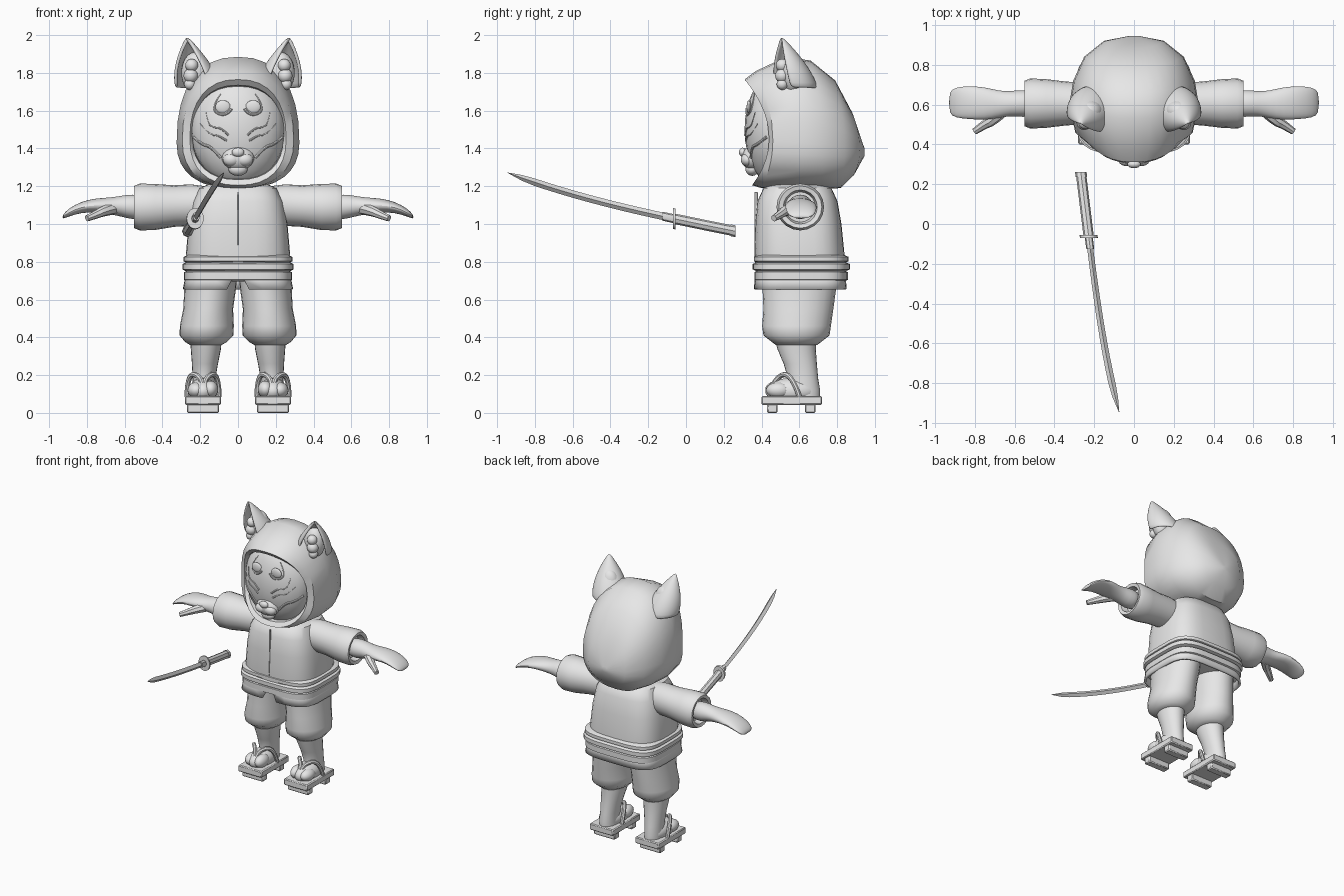
import bpy, bmesh
from math import sin, cos, pi, radians, sqrt
from mathutils import Vector

if "Cube" in bpy.data.objects:
    bpy.data.objects.remove(bpy.data.objects["Cube"], do_unlink=True)

grey = bpy.data.materials.new("plain grey")
grey.use_nodes = True
grey.diffuse_color = (0.8, 0.8, 0.8, 1)
grey.node_tree.nodes["Principled BSDF"].inputs["Base Color"].default_value = grey.diffuse_color


def finish(ob, mirror=False, subsurf=0, thick=0, angle=40):
    bpy.ops.object.select_all(action='DESELECT')
    ob.select_set(True)
    bpy.context.view_layer.objects.active = ob
    ob.data.materials.clear()
    ob.data.materials.append(grey)
    bpy.ops.object.shade_smooth_by_angle(angle=radians(angle))
    if thick:
        ob.modifiers.new("Thickness", 'SOLIDIFY').thickness = thick
    if subsurf:
        ob.modifiers.new("Smooth", 'SUBSURF').levels = subsurf
    if mirror:
        ob.modifiers.new("Mirror", 'MIRROR')
    return ob


def skin(name, rings, closed=True, caps=True, **kw):
    """Join rings of points into one surface."""
    bm = bmesh.new()
    loops = [[bm.verts.new(p) for p in r] for r in rings]
    n = len(loops[0])
    for a, b in zip(loops, loops[1:]):
        for i in range(n if closed else n - 1):
            j = (i + 1) % n
            bm.faces.new((a[i], a[j], b[j], b[i]))
    if caps:
        bm.faces.new(loops[0])
        bm.faces.new(loops[-1])
    bmesh.ops.recalc_face_normals(bm, faces=bm.faces)
    me = bpy.data.meshes.new(name)
    bm.to_mesh(me)
    bm.free()
    ob = bpy.data.objects.new(name, me)
    bpy.context.collection.objects.link(ob)
    return finish(ob, **kw)


def power(v, p):
    return abs(v) ** p * (1 if v > 0 else -1)


AXES = {'X': lambda t, a, b: (t, b, a), 'Y': lambda t, a, b: (a, t, b), 'Z': lambda t, a, b: (a, b, t)}


def loft(name, rows, axis='Z', n=24, p=1, gaps=None, **kw):
    """Each row: station, centre and radius on one axis, then on the other."""
    rings = []
    for k, (t, a, ra, b, rb) in enumerate(rows):
        gap = gaps[k] if gaps else 0
        span = 2 * pi - 2 * gap
        angles = [gap - pi / 2 + span * i / (n - 1 if gaps else n) for i in range(n)]
        rings.append([AXES[axis](t, a + ra * power(cos(g), p), b + rb * power(sin(g), p)) for g in angles])
    return skin(name, rings, closed=not gaps, caps=not gaps, **kw)


def ball(name, place, size, **kw):
    bm = bmesh.new()
    bmesh.ops.create_uvsphere(bm, u_segments=24, v_segments=16, radius=1)
    for v in bm.verts:
        v.co = Vector([c + s * q for c, s, q in zip(place, size, v.co)])
    me = bpy.data.meshes.new(name)
    bm.to_mesh(me)
    bm.free()
    ob = bpy.data.objects.new(name, me)
    bpy.context.collection.objects.link(ob)
    return finish(ob, **kw)


def box(name, low, high, **kw):
    rings = [[(low[0], low[1], z), (high[0], low[1], z), (high[0], high[1], z), (low[0], high[1], z)]
             for z in (low[2], high[2])]
    ob = skin(name, rings, **kw)
    ob.modifiers.new("Bevel", 'BEVEL').width = 0.006
    return ob


def tube(name, points, radius, taper=1, **kw):
    cu = bpy.data.curves.new(name, 'CURVE')
    cu.dimensions, cu.bevel_depth, cu.bevel_resolution, cu.use_fill_caps = '3D', radius, 2, True
    sp = cu.splines.new('NURBS')
    sp.points.add(len(points) - 1)
    for i, q in enumerate(points):
        sp.points[i].co = (*q, 1)
        sp.points[i].radius = 1 + (taper - 1) * i / (len(points) - 1)
    sp.use_endpoint_u, sp.order_u = True, 3
    ob = bpy.data.objects.new(name, cu)
    bpy.context.collection.objects.link(ob)
    bpy.ops.object.select_all(action='DESELECT')
    ob.select_set(True)
    bpy.context.view_layer.objects.active = ob
    bpy.ops.object.convert(target='MESH')
    return finish(bpy.context.object, **kw)


# Hood: loops from inside the rim, over the edge, to the back of the head
def hood_loop(w, top, bottom, mid, y_top, y_mid, y_bottom, n=32):
    loop = []
    for i in range(n):
        g = 2 * pi * i / n
        t = power(sin(g), 0.85)
        z = mid + t * (top - mid if t > 0 else mid - bottom)
        y = y_mid + ((y_top if t > 0 else y_bottom) - y_mid) * t * t
        loop.append((w * power(cos(g), 0.85), y, z))
    return loop


skin("hood", [hood_loop(*r) for r in (
    (.235, 1.72, 1.24, 1.46, .42, .52, .45), (.24, 1.735, 1.235, 1.46, .335, .46, .37),
    (.255, 1.765, 1.205, 1.45, .31, .44, .35), (.295, 1.81, 1.19, 1.44, .37, .46, .40),
    (.325, 1.885, 1.185, 1.43, .53, .60, .58), (.305, 1.865, 1.185, 1.42, .66, .72, .72),
    (.25, 1.76, 1.19, 1.41, .79, .84, .82), (.15, 1.59, 1.26, 1.39, .88, .92, .89),
    (.02, 1.4, 1.36, 1.38, .945, .945, .945))])

# Face mask
ball("face_mask", (0, .48, 1.5), (.25, .17, .3))
ball("muzzle", (0, .35, 1.35), (.085, .055, .065))
ball("muzzle_cheeks", (.035, .325, 1.34), (.045, .035, .035), mirror=True)
ball("chin", (0, .35, 1.29), (.05, .035, .035))
ball("nose", (0, .30, 1.38), (.033, .02, .024))


def on_face(points):
    return [(x, .479 - .17 * sqrt(1 - (x / .25) ** 2 - ((z - 1.5) / .3) ** 2), z) for x, z in points]


ball("brow_spots", on_face([(.08, 1.62)])[0], (.04, .012, .035), mirror=True)
tube("brow_flames", on_face([(.035, 1.61), (.06, 1.57), (.13, 1.59), (.12, 1.65), (.09, 1.69)]), .008, .2, mirror=True)
tube("upper_eye_lines", on_face([(.05, 1.47), (.09, 1.51), (.13, 1.51), (.16, 1.53), (.17, 1.59)]), .006, .3, mirror=True)
tube("lower_eye_lines", on_face([(.06, 1.44), (.1, 1.47), (.15, 1.47), (.2, 1.53)]), .006, .3, mirror=True)
tube("cheek_ruffs", on_face([(.09, 1.35), (.14, 1.41), (.19, 1.42), (.235, 1.46)]), .008, mirror=True)

# Ears: open cupped shells with fluff inside
rings = []
for s in (0, .2, .4, .6, .8, .92, 1):
    c = Vector((.21, .575, 1.72)).lerp(Vector((.27, .505, 1.99)), s)
    r = .004 + .122 * (1 - s ** 1.8)
    rings.append([c + Vector((r * cos(g), r * sin(g), 0))
                  for g in [radians(-10 + 250 * i / 16) for i in range(17)]])
skin("ears", rings, closed=False, caps=False, thick=.018, subsurf=1, mirror=True)
ball("ear_lining", (.225, .565, 1.8), (.075, .065, .11), mirror=True)
for k, (z, r) in enumerate(((1.84, .034), (1.785, .038), (1.74, .03))):
    ball(f"ear_fluff_{k}", (.245 + .005 * k, .51, z), (r, r, r), mirror=True)

# Jacket, belt wraps and split hem
loft("jacket", [(.72, 0, .27, .605, .235), (.85, 0, .275, .6, .238), (1, 0, .262, .595, .228),
                (1.12, 0, .24, .59, .212), (1.19, 0, .205, .59, .18), (1.23, 0, .11, .59, .1)], n=32, p=.65)
box("jacket_seam", (-.003, .362, .83), (.003, .38, 1.17))
for k, (low, high, w) in enumerate(((.793, .836, .288), (.75, .798, .295), (.695, .755, .285))):
    loft(f"belt_wrap_{k}", [(low, 0, w - .02, .61, w - .06), (low + .01, 0, w, .61, w - .037),
                            (high - .01, 0, w, .61, w - .037), (high, 0, w - .02, .61, w - .06)],
         n=40, p=.5, angle=60)
loft("jacket_hem", [(.745, 0, .275, .605, .24), (.7, 0, .283, .605, .242), (.655, 0, .292, .605, .246)],
     n=41, p=.5, gaps=(.001, .015, .04), thick=.015)

# Sleeves, hands and thumbs
loft("sleeves", [(.17, 1.1, .1, .6, .1), (.25, 1.1, .11, .605, .105), (.34, 1.095, .11, .605, .11),
                 (.44, 1.09, .122, .605, .122), (.52, 1.09, .124, .605, .126), (.55, 1.09, .112, .605, .114),
                 (.545, 1.09, .09, .605, .09), (.5, 1.09, .08, .605, .08)], 'X', n=20, mirror=True)
loft("hands", [(.48, 1.09, .06, .605, .06), (.56, 1.09, .07, .605, .072), (.62, 1.095, .055, .605, .062),
               (.68, 1.095, .045, .6, .07), (.75, 1.1, .038, .605, .085), (.83, 1.09, .03, .61, .085),
               (.9, 1.06, .022, .61, .078), (.93, 1.035, .01, .61, .055)], 'X', n=16, subsurf=1, mirror=True)
tube("thumbs", [(.65, .58, 1.085), (.71, .52, 1.07), (.75, .5, 1.05), (.8, .465, 1.03)], .034, .5, mirror=True)

# Trousers, shins and feet
loft("trousers", [(.75, .14, .135, .605, .2), (.66, .147, .137, .6, .195), (.55, .158, .132, .595, .185),
                  (.46, .165, .143, .585, .182), (.41, .167, .142, .585, .175), (.375, .17, .11, .585, .13),
                  (.36, .17, .085, .585, .11)], mirror=True, angle=60)
loft("shins", [(.4, .17, .085, .58, .11), (.34, .17, .08, .585, .102), (.26, .175, .069, .605, .088),
               (.18, .18, .06, .62, .08), (.12, .183, .06, .62, .09), (.09, .183, .06, .62, .09)], mirror=True)
ball("feet", (.185, .56, .115), (.075, .14, .07), mirror=True)
ball("big_toes", (.145, .485, .125), (.04, .065, .045), mirror=True)
ball("small_toes", (.222, .49, .12), (.045, .065, .042), mirror=True)

# Wooden sandals
box("sandal_boards", (.09, .4, .043), (.28, .72, .09), mirror=True)
for name, y in (("front_sandal_teeth", .43), ("rear_sandal_teeth", .63)):
    box(name, (.1, y, 0), (.27, y + .055, .05), mirror=True)
for name, x in (("inner_straps", .1), ("outer_straps", .27)):
    tube(name, [(.183, .44, .1), (.183, .47, .175), (x * .7 + .055, .53, .215), (x, .58, .15), (x, .6, .085)],
         .014, mirror=True)

# Sword: octagonal handle, oval guard, collar and curved blade
def sword_row(y, wide, tall):
    d = (.26 - y) / 1.2
    return (y, -.267 + .146 * d + .045 * d ** 4, wide, .962 + .24 * d + .068 * d ** 3, tall)


loft("sword_handle", [sword_row(y, .026, .028) for y in (.26, .1, -.06)], 'Y', n=8)
loft("sword_pommel", [sword_row(y, .029, .031) for y in (.262, .235)], 'Y', n=8)
loft("sword_guard", [sword_row(y, .045, .055) for y in (-.055, -.07)], 'Y', n=20)
loft("sword_collar", [sword_row(y, .02, .024) for y in (-.06, -.125)], 'Y', n=8)
loft("sword_blade", [sword_row(-.1 - .07 * i, .015 + .0003 * i, .02) for i in range(11)]
     + [sword_row(-.87, .014, .015), sword_row(-.945, .001, .001)], 'Y', n=4, angle=20)
